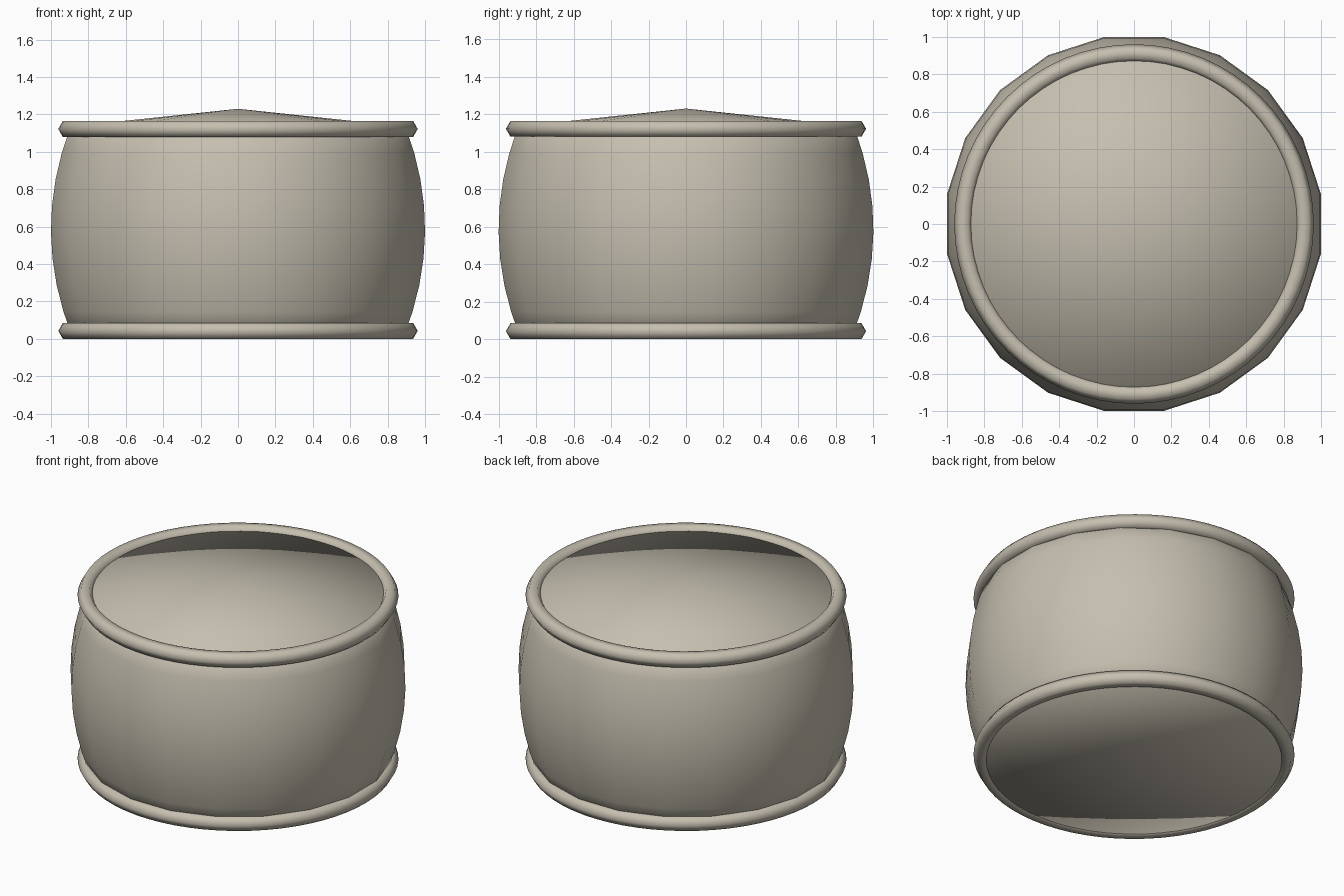
import bpy, bmesh, math

if "Cube" in bpy.data.objects:
    bpy.data.objects.remove(bpy.data.objects["Cube"])

mat = bpy.data.materials.new("warm_stone_grey")
mat.diffuse_color = (0.56, 0.52, 0.43, 1)
mat.use_nodes = True
mat.node_tree.nodes["Principled BSDF"].inputs["Base Color"].default_value = mat.diffuse_color


def finish(name, bm):
    bmesh.ops.recalc_face_normals(bm, faces=bm.faces)
    for f in bm.faces:
        f.smooth = True
    me = bpy.data.meshes.new(name)
    bm.to_mesh(me)
    bm.free()
    me.materials.append(mat)
    ob = bpy.data.objects.new(name, me)
    bpy.context.collection.objects.link(ob)


# Bulging drum body, with a shallow conical top and a flat base, all smooth
N, ROWS = 20, 8
Z0, Z1 = 0.004, 1.135
bm = bmesh.new()
rings = []
for j in range(ROWS + 1):
    z = Z0 + (Z1 - Z0) * j / ROWS
    r = 1.0125 - 0.35 * (z - 0.585) ** 2
    rings.append([bm.verts.new((r * math.cos((i + .5) * math.tau / N),
                                r * math.sin((i + .5) * math.tau / N), z))
                  for i in range(N)])
for a, b in zip(rings, rings[1:]):
    for i in range(N):
        k = (i + 1) % N
        bm.faces.new((a[i], a[k], b[k], b[i]))
for ring, z in ((rings[0], Z0), (rings[-1], 1.23)):
    c = bm.verts.new((0, 0, z))
    for i in range(N):
        bm.faces.new((ring[i], ring[(i + 1) % N], c))
finish("drum_body", bm)


# Hexagonal-section hoops at both ends
def hoop(name, z, major=0.912, minor=0.049, seg=64, sides=6):
    bm = bmesh.new()
    v = []
    for i in range(seg):
        a = i * math.tau / seg
        row = []
        for j in range(sides):
            b = j * math.tau / sides
            r = major + minor * math.cos(b)
            row.append(bm.verts.new((r * math.cos(a), r * math.sin(a),
                                     z + minor * math.sin(b))))
        v.append(row)
    for i in range(seg):
        p, q = v[i], v[(i + 1) % seg]
        for j in range(sides):
            k = (j + 1) % sides
            bm.faces.new((p[j], q[j], q[k], p[k]))
    finish(name, bm)


hoop("bottom_hoop", 0.0425)
hoop("top_hoop", 1.122)
